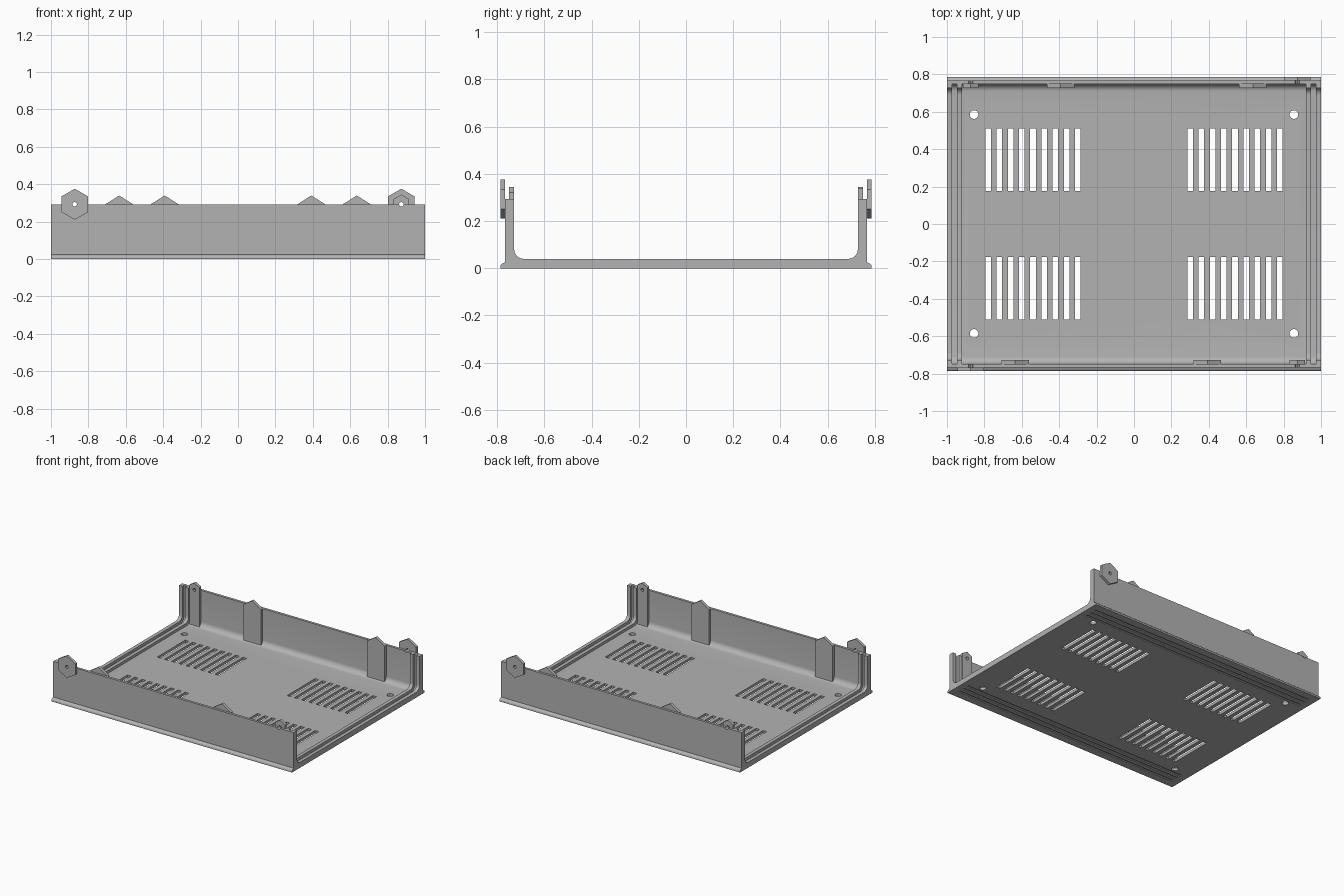
import bpy, bmesh, math
from mathutils import Vector

cube = bpy.data.objects.get("Cube")
if cube:
    bpy.data.objects.remove(cube, do_unlink=True)

grey = bpy.data.materials.new("grey plastic")
grey.use_nodes = True
COLOUR = (0.45, 0.45, 0.45, 1)
grey.diffuse_color = COLOUR
grey.node_tree.nodes["Principled BSDF"].inputs["Base Color"].default_value = COLOUR


def add_prism(bm, points, axis, start, end):
    """Extrude a closed outline along x, y or z."""
    def place(p, t):
        return {"x": Vector((t, p[0], p[1])), "y": Vector((p[0], t, p[1])),
                "z": Vector((p[0], p[1], t))}[axis]
    low = [bm.verts.new(place(p, start)) for p in points]
    high = [bm.verts.new(place(p, end)) for p in points]
    bm.faces.new(low)
    bm.faces.new(high[::-1])
    for i in range(len(points)):
        j = (i + 1) % len(points)
        bm.faces.new((low[i], high[i], high[j], low[j]))


def make(name, prisms):
    bm = bmesh.new()
    for prism in prisms:
        add_prism(bm, *prism)
    bmesh.ops.recalc_face_normals(bm, faces=bm.faces)
    mesh = bpy.data.meshes.new(name)
    bm.to_mesh(mesh)
    bm.free()
    mesh.materials.append(grey)
    ob = bpy.data.objects.new(name, mesh)
    bpy.context.collection.objects.link(ob)
    return ob


def cut(ob, prisms):
    cutter = make("cutter", prisms)
    cutter.hide_render = True
    mod = ob.modifiers.new("cut", "BOOLEAN")
    mod.operation, mod.solver, mod.object = "DIFFERENCE", "EXACT", cutter
    bpy.context.view_layer.objects.active = ob
    bpy.ops.object.modifier_apply(modifier=mod.name)
    bpy.data.objects.remove(cutter, do_unlink=True)


def circle(u, v, r, n=20):
    return [(u + r * math.cos(math.tau * i / n), v + r * math.sin(math.tau * i / n))
            for i in range(n)]


def box(u0, u1, v0, v1):
    return [(u0, v0), (u1, v0), (u1, v1), (u0, v1)]


def fillet(cu, cv, r, a0, a1, n=6):
    angles = [math.radians(a0 + (a1 - a0) * i / n) for i in range(n + 1)]
    return [(cu + r * math.cos(a), cv + r * math.sin(a)) for a in angles]


def mirror(half):
    """Complete a profile whose listed half has positive y."""
    return half + [(-y, z) for y, z in reversed(half)]


FOOT, WALL, RIB, SKIN = 0.787, 0.767, 0.728, 0.748
TOP, FLOOR, RADIUS = 0.293, 0.04, 0.04

# Tray: thick channel profile with a flared foot
outer = [(FOOT, 0), (FOOT, 0.006)] + fillet(WALL + 0.004, 0.006, 0.016, 0, 75, 4) + [(WALL, 0.025), (WALL, TOP)]
inner = [(RIB, TOP)] + fillet(RIB - RADIUS, FLOOR + RADIUS, RADIUS, 0, -90)
tray = make("tray", [(mirror(outer + inner), "x", -1, 1)])

# Cavity between end ribs, and the end panel grooves
cavity = mirror([(SKIN, 0.5)] + fillet(SKIN - RADIUS, 0.02 + RADIUS, RADIUS, 0, -90))
cut(tray, [(cavity, "x", a, b) for a, b in
           ((-0.92, 0.92), (-0.973, -0.947), (0.947, 0.973))])

# Vent slots and screw holes
openings = []
for sx in (-1, 1):
    for sy in (-1, 1):
        for i in range(9):
            x, y = sx * (0.30 + 0.06 * i), sy * 0.343
            openings.append((box(x - 0.015, x + 0.015, y - 0.167, y + 0.167), "z", -0.1, 0.1))
        openings.append((circle(sx * 0.855, sy * 0.585, 0.023), "z", -0.1, 0.1))
cut(tray, openings)

# Shallow grooves under the floor
cut(tray, [(box(-0.95, 0.95, s * y - 0.008, s * y + 0.008), "z", -0.1, 0.007)
           for s in (-1, 1) for y in (0.63, 0.675, 0.72)])

# Hinge pin holes across both walls
pins = [(circle(x, TOP, 0.012, 12), "y", -1, 1) for x in (-0.873, 0.873)]
cut(tray, pins)


def post(name, x, side, half, shoulder, peak):
    outline = [(x - half, 0.018), (x + half, 0.018), (x + half, shoulder),
               (x, peak), (x - half, shoulder)]
    return make(name, [(outline, "y", side * RIB, side * (SKIN + 0.002))])


# Matching parts on the front and back, turned half a revolution
parts = [tray]
for label, s in (("front", -1), ("back", 1)):
    hexagon = [(s * 0.873 + 0.083 * math.sin(k * math.pi / 3),
                TOP + 0.083 * math.cos(k * math.pi / 3)) for k in range(6)]
    lug = make(label + "_lug", [(hexagon, "y", s * (WALL - 0.001), s * FOOT)])
    pin_post = post(label + "_pin_post", -s * 0.873, s, 0.042, 0.32, 0.345)
    for ob in (lug, pin_post):
        cut(ob, pins)
    parts += [lug, pin_post]
    for n, x in (("outer", 0.635), ("inner", -0.392)):
        parts.append(post(label + "_" + n + "_guide", s * x, s, 0.074, TOP, 0.34))

# Smooth fillets and round holes, keeping hard edges
bpy.ops.object.select_all(action="DESELECT")
for ob in parts:
    ob.select_set(True)
bpy.context.view_layer.objects.active = tray
bpy.ops.object.shade_smooth_by_angle(angle=math.radians(30))
